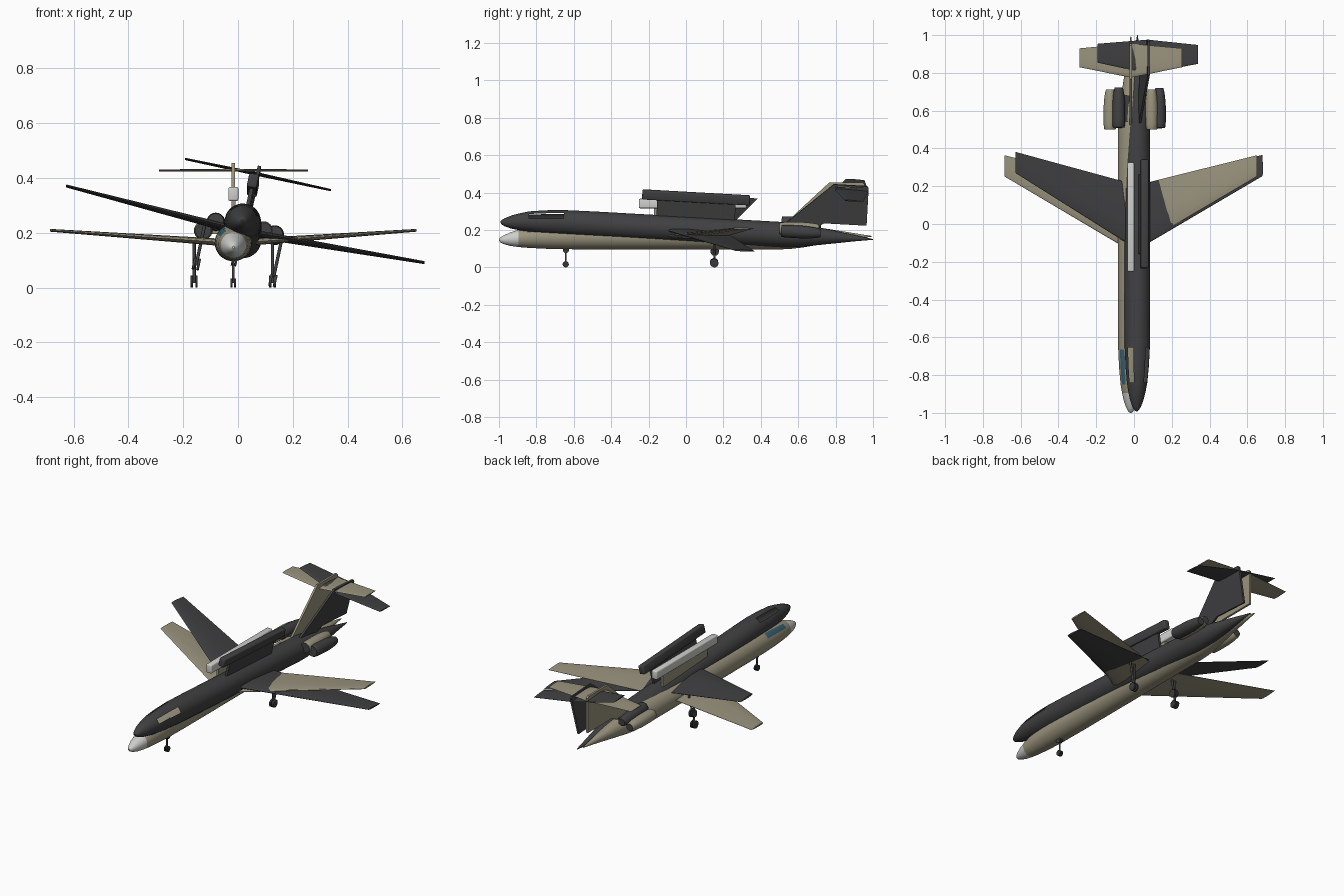
import bpy, bmesh, math
from mathutils import Matrix, Vector

if "Cube" in bpy.data.objects:
    bpy.data.objects.remove(bpy.data.objects["Cube"])


def material(name, r, g, b):
    m = bpy.data.materials.new(name)
    m.diffuse_color = (r, g, b, 1)
    m.use_nodes = True
    m.node_tree.nodes["Principled BSDF"].inputs["Base Color"].default_value = m.diffuse_color
    return m


TAN = material("tan_paint", 0.32, 0.29, 0.205)
DARK = material("charcoal_paint", 0.052, 0.052, 0.055)
GREY = material("light_grey", 0.62, 0.62, 0.60)
GLASS = material("blue_glass", 0.045, 0.125, 0.175)
RUBBER = material("black_rubber", 0.035, 0.035, 0.038)


def finish(name, bm, mats, matrix):
    bmesh.ops.recalc_face_normals(bm, faces=bm.faces)
    me = bpy.data.meshes.new(name)
    bm.to_mesh(me)
    bm.free()
    ob = bpy.data.objects.new(name, me)
    bpy.context.collection.objects.link(ob)
    for m in mats:
        me.materials.append(m)
    ob.matrix_world = matrix
    bpy.ops.object.select_all(action='DESELECT')
    ob.select_set(True)
    bpy.context.view_layer.objects.active = ob
    bpy.ops.object.shade_smooth_by_angle()
    return ob


def loft(rings):
    """Skin a list of equal-sized point rings and cap both ends."""
    bm = bmesh.new()
    rows = [[bm.verts.new(p) for p in ring] for ring in rings]
    n = len(rows[0])
    for a, b in zip(rows, rows[1:]):
        for i in range(n):
            bm.faces.new((a[i], a[(i + 1) % n], b[(i + 1) % n], b[i]))
    bm.faces.new(rows[0])
    bm.faces.new(rows[-1])
    return bm


def circle(x, y, z, rx, rz, n):
    return [(x + rx * math.cos(2 * math.pi * i / n), y,
             z + rz * math.sin(2 * math.pi * i / n)) for i in range(n)]


def rod(p, axis, length, radius, n=16):
    """Cylinder centred on p along axis."""
    bm = bmesh.new()
    rot = Vector((0, 0, 1)).rotation_difference(Vector(axis)).to_matrix().to_4x4()
    bmesh.ops.create_cone(bm, cap_ends=True, segments=n, radius1=radius, radius2=radius,
                          depth=length, matrix=Matrix.Translation(p) @ rot)
    return bm


def block(x0, x1, y0, y1, z0, z1, bevel=0.0):
    bm = bmesh.new()
    bmesh.ops.create_cube(bm, size=1)
    for v in bm.verts:
        v.co = ((x0 + x1) / 2 + v.co.x * (x1 - x0), (y0 + y1) / 2 + v.co.y * (y1 - y0),
                (z0 + z1) / 2 + v.co.z * (z1 - z0))
    if bevel:
        bmesh.ops.bevel(bm, geom=bm.edges[:], offset=bevel, segments=3, profile=0.5,
                        affect='EDGES')
    return bm


FOIL = [(0, 0), (.02, .4), (.1, .8), (.35, 1), (.7, .6), (1, .08),
        (1, -.08), (.7, -.6), (.35, -1), (.1, -.8), (.02, -.4)]


def section(x, lead, trail, z, thick):
    return [(x, lead + t * (trail - lead), z + h * thick / 2) for t, h in FOIL]


# y, radius, centre height along the body
BODY = [(-1.0, .004, .147), (-.993, .013, .147), (-.975, .023, .148), (-.94, .036, .151),
        (-.896, .046, .155), (-.85, .054, .159), (-.76, .062, .162), (-.665, .0665, .164),
        (-.5, .068, .164), (.5, .068, .164), (.56, .066, .165), (.62, .060, .166),
        (.7, .048, .167), (.8, .032, .167), (.9, .016, .167), (.993, .002, .166)]
NACELLE = [(.50, .029), (.507, .032), (.53, .034), (.62, .034), (.67, .030), (.70, .025), (.712, .021)]
FIN = [(.515, .222), (.767, .455), (.945, .455), (.955, .445), (.955, .24), (.73, .24), (.66, .205)]


def aircraft(tag, M, paint, nose, radar, intake, tyre, glazed):
    # Fuselage, with nose cap and cockpit windows picked by position
    bm = loft([circle(0, y, z, r, r, 36) for y, r, z in BODY])
    panes = []
    for f in bm.faces:
        c = f.calc_center_median()
        zc = .161
        ang = math.degrees(math.atan2(c.z - zc, abs(c.x)))
        if c.y < -.896:
            f.material_index = 1
        elif -.85 < c.y < -.665 and 30 < ang < 60:
            f.material_index = 2
            panes.append(f)
    if not glazed:
        bmesh.ops.delete(bm, geom=panes, context='FACES')
    finish(tag + "fuselage", bm, [paint, nose, GLASS], M)

    # Wings, tailplane and fin
    finish(tag + "wings", loft([section(-.669, .252, .364, .209, .010),
                                section(0, -.144, .198, .162, .028),
                                section(.669, .252, .364, .209, .010)]), [paint], M)
    finish(tag + "tailplane", loft([section(-.272, .83, .93, .428, .007),
                                    section(0, .775, .955, .428, .010),
                                    section(.272, .83, .93, .428, .007)]), [paint], M)
    finish(tag + "fin", loft([[(x, y, z) for y, z in FIN] for x in (-.006, .006)]), [paint], M)

    # Long radar beam on its pylon
    finish(tag + "radar_beam", block(-.0185, .0185, -.252, .325, .316, .367, .007), [radar], M)
    finish(tag + "radar_pylon", block(-.007, .007, -.17, .25, .22, .32), [paint], M)

    for side, s in (("left_", -1), ("right_", 1)):
        # Engine with dark intake and exhaust faces
        bm = loft([circle(s * .110, y, .208, r, r, 24) for y, r in NACELLE])
        for f in bm.faces:
            if len(f.verts) > 4:
                f.material_index = 1
        finish(tag + side + "engine", bm, [paint, intake], M)
        xs = sorted((s * .045, s * .085))
        finish(tag + side + "engine_mount", block(*xs, .53, .67, .196, .208), [paint], M)
        # Main gear
        finish(tag + side + "main_strut", rod((s * .143, .152, .092), (0, 0, 1), .15, .006), [DARK], M)
        finish(tag + side + "main_axle", rod((s * .143, .152, .022), (1, 0, 0), .026, .005), [DARK], M)
        for name, dx in (("inner", -.0085), ("outer", .0085)):
            finish(tag + side + name + "_main_wheel",
                   rod((s * (.143 + dx), .152, .022), (1, 0, 0), .009, .022, 24), [tyre], M)
        finish(tag + side + "nose_wheel",
               rod((s * .0065, -.643, .0165), (1, 0, 0), .007, .0165, 24), [tyre], M)
    finish(tag + "nose_strut", rod((0, -.643, .067), (0, 0, 1), .10, .005), [DARK], M)


# Level aircraft on its wheels
aircraft("tan_", Matrix.Translation((-.017, 0, 0)), TAN, GREY, GREY, DARK, RUBBER, True)
# Second aircraft: same shape, banked and nose-up, all dark, open windows
tilt = (Matrix.Translation((-.017, -.001, .043)) @ Matrix.Rotation(math.radians(-3.2), 4, 'X')
        @ Matrix.Rotation(math.radians(12.1), 4, 'Y'))
aircraft("dark_", tilt, DARK, DARK, DARK, DARK, DARK, False)
